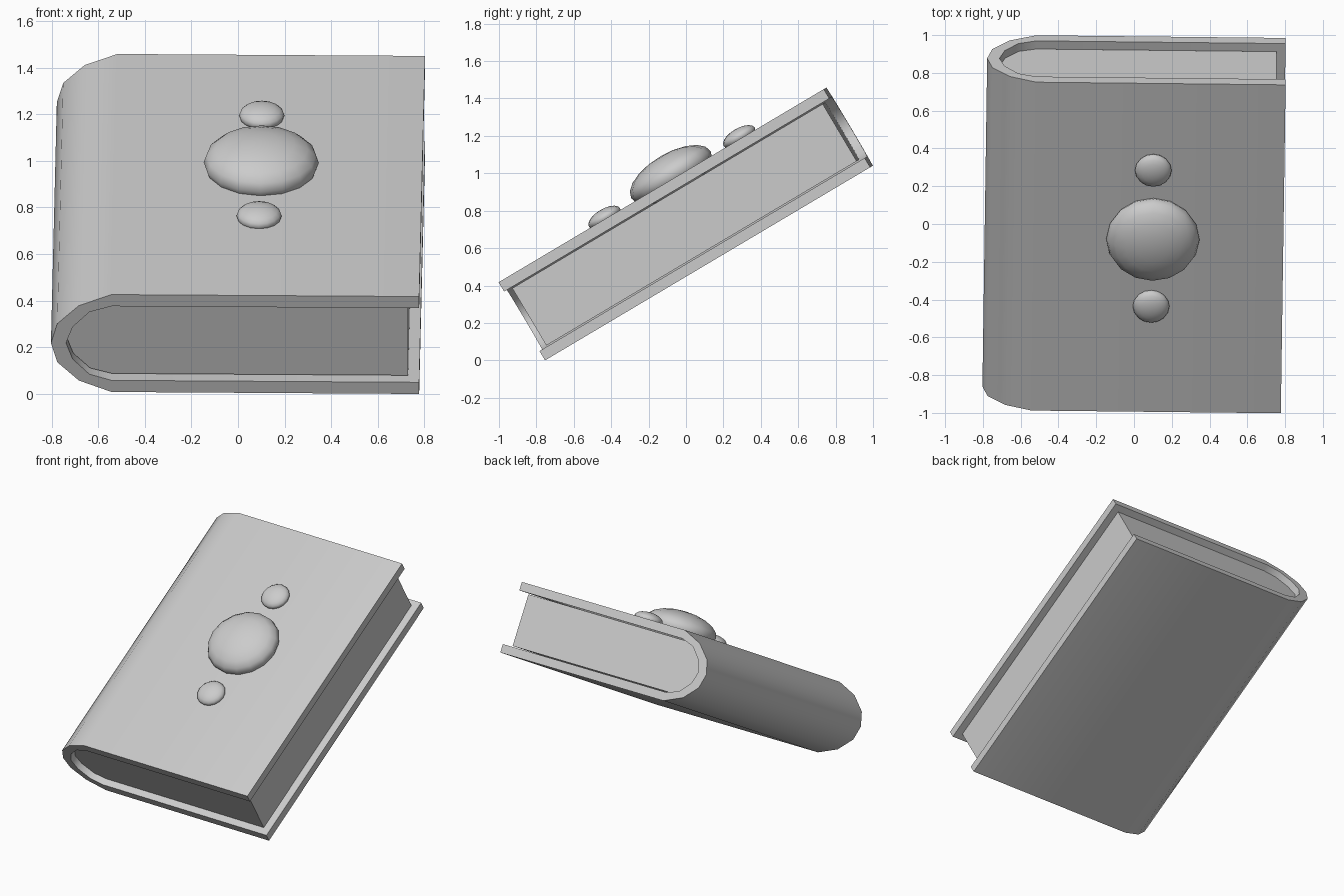
import bpy, bmesh, math
from mathutils import Matrix

if "Cube" in bpy.data.objects:
    bpy.data.objects.remove(bpy.data.objects["Cube"])

# Whole book leans back on a slope with a tiny in-plane turn
TILT = (Matrix.Translation((0, 0, 0.73))
        @ Matrix.Rotation(math.radians(30.7), 4, 'X')
        @ Matrix.Rotation(-0.0125, 4, 'Z'))


def finish(name, bm, angle):
    bmesh.ops.recalc_face_normals(bm, faces=bm.faces)
    me = bpy.data.meshes.new(name)
    bm.to_mesh(me)
    bm.free()
    ob = bpy.data.objects.new(name, me)
    bpy.context.collection.objects.link(ob)
    ob.matrix_world = TILT
    bpy.ops.object.select_all(action='DESELECT')
    ob.select_set(True)
    bpy.context.view_layer.objects.active = ob
    bpy.ops.object.shade_smooth_by_angle(angle=math.radians(angle))
    return ob


def mirrored(half):
    """Upper half ending on the centre line -> full open U profile."""
    return half + [(u, -w) for u, w in reversed(half[:-1])]


def prism(name, rings, half_len):
    """Extrude cross-section pieces (u, w) along the length of the book."""
    bm = bmesh.new()
    for ring in rings:
        face = bm.faces.new([bm.verts.new((u, -half_len, w)) for u, w in ring])
        bm.faces.ensure_lookup_table()
    bmesh.ops.remove_doubles(bm, verts=bm.verts, dist=1e-5)
    ext = bmesh.ops.extrude_face_region(bm, geom=bm.faces[:], use_keep_orig=True)
    verts = [g for g in ext['geom'] if isinstance(g, bmesh.types.BMVert)]
    bmesh.ops.translate(bm, verts=verts, vec=(0, 2 * half_len, 0))
    return finish(name, bm, 40)


# Cover: U-shaped section with rounded spine
outer = mirrored([(0.79, 0.243), (-0.53, 0.243), (-0.67, 0.187),
                  (-0.763, 0.096), (-0.79, 0)])
inner = mirrored([(0.79, 0.185), (-0.53, 0.185), (-0.625, 0.155),
                  (-0.697, 0.08), (-0.725, 0)])
prism("book_cover",
      [(outer[i], outer[i + 1], inner[i + 1], inner[i])
       for i in range(len(outer) - 1)], 1.011)

# Page block: follows the inside of the cover, inset at the three open edges
pages = mirrored([(0.742, 0.178), (-0.53, 0.178), (-0.622, 0.152),
                  (-0.695, 0.078), (-0.723, 0)])
prism("page_block", [pages], 0.965)


# Oval studs on the front cover
def stud(name, loc, radius, height):
    bm = bmesh.new()
    bmesh.ops.create_uvsphere(
        bm, u_segments=16, v_segments=10, radius=1,
        matrix=Matrix.Translation(loc)
        @ Matrix.Diagonal((radius, radius, height, 1)))
    return finish(name, bm, 60)


stud("large_stud", (0.099, 0.066, 0.267), 0.247, 0.113)
stud("lower_stud", (0.095, -0.356, 0.252), 0.097, 0.045)
stud("upper_stud", (0.096, 0.483, 0.255), 0.097, 0.045)
